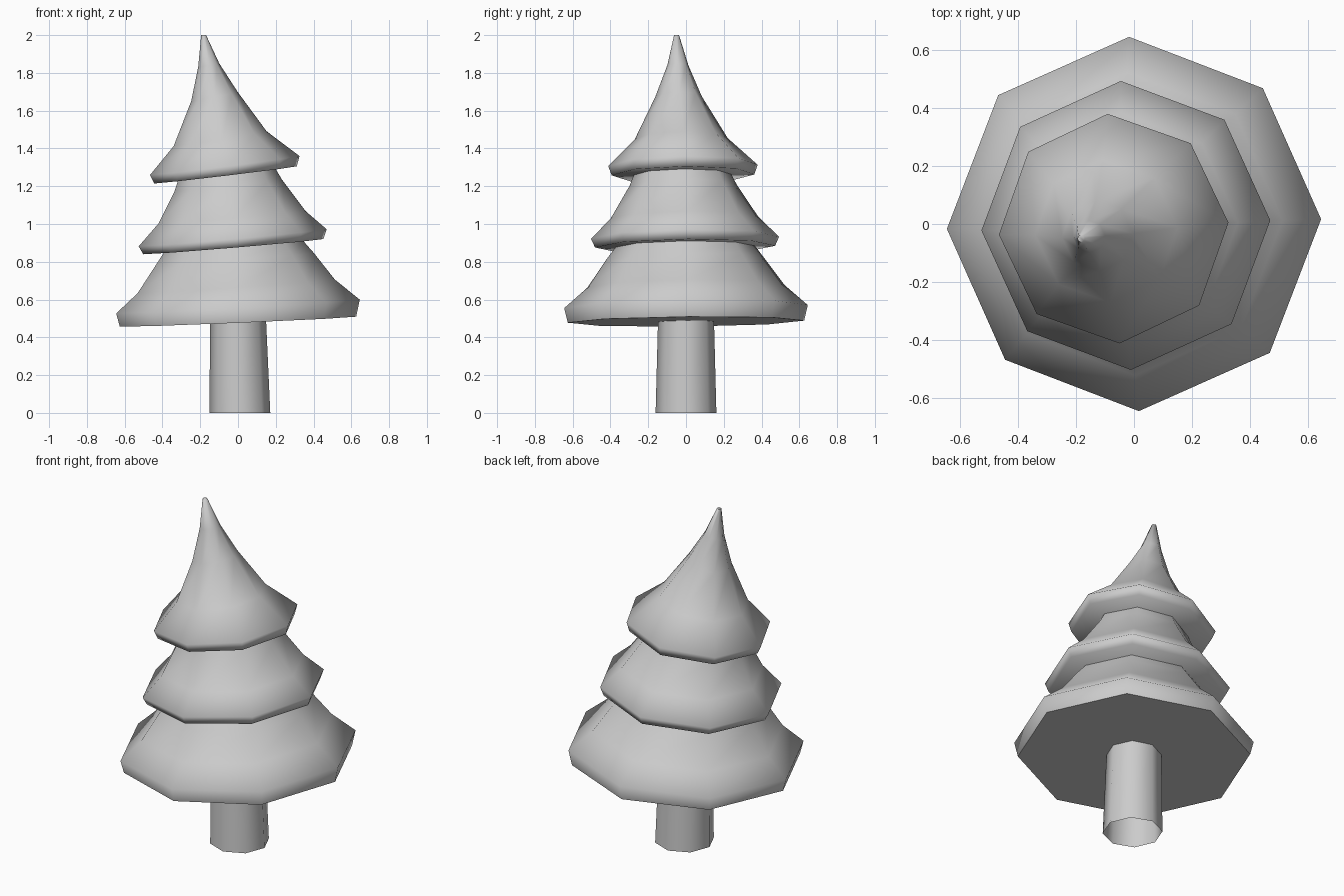
import bpy, bmesh, math

SIDES = 8


def stack(name, rings, turn=0.0, cap_bottom=True, cap_top=True):
    """Loft tilted octagon rings: (cx, cy, cz, radius, slope_x, slope_y)."""
    bm = bmesh.new()
    loops = []
    for cx, cy, cz, r, sx, sy in rings:
        loop = []
        for i in range(SIDES):
            a = math.radians(turn) + 2 * math.pi * i / SIDES
            dx, dy = r * math.cos(a), r * math.sin(a)
            loop.append(bm.verts.new((cx + dx, cy + dy, cz + dx * sx + dy * sy)))
        loops.append(loop)
    for lo, hi in zip(loops, loops[1:]):
        for i in range(SIDES):
            j = (i + 1) % SIDES
            bm.faces.new((lo[i], lo[j], hi[j], hi[i]))
    if cap_bottom:
        bm.faces.new(list(reversed(loops[0])))
    if cap_top:
        bm.faces.new(loops[-1])
    mesh = bpy.data.meshes.new(name)
    bm.to_mesh(mesh)
    bm.free()
    ob = bpy.data.objects.new(name, mesh)
    bpy.context.collection.objects.link(ob)
    bpy.ops.object.select_all(action='DESELECT')
    ob.select_set(True)
    bpy.context.view_layer.objects.active = ob
    bpy.ops.object.shade_smooth_by_angle(angle=math.radians(75))
    return ob


# Trunk, open at the ground
stack("trunk", [
    (0.01, 0, 0.0, 0.161, 0, 0),
    (0.0, 0, 0.5, 0.148, 0.04, 0.01),
], 1.5, cap_bottom=False, cap_top=False)

# Lower branches
stack("lower_branches", [
    (0.0, 0, 0.483, 0.626, 0.042, 0.01),
    (0.0, 0, 0.563, 0.645, 0.056, 0.014),
    (-0.01, 0, 0.67, 0.522, 0.07, 0.015),
    (-0.012, -0.005, 0.82, 0.415, 0.06, 0.015),
    (-0.018, -0.005, 0.89, 0.362, 0.06, 0.015),
    (-0.02, -0.005, 0.95, 0.32, 0.07, 0.015),
], 1.5)

# Middle branches
stack("middle_branches", [
    (-0.025, -0.005, 0.88, 0.477, 0.084, 0.012),
    (-0.028, -0.005, 0.927, 0.498, 0.09, 0.014),
    (-0.032, -0.008, 1.035, 0.39, 0.085, 0.015),
    (-0.052, -0.015, 1.205, 0.284, 0.11, 0.015),
    (-0.06, -0.02, 1.28, 0.25, 0.11, 0.015),
    (-0.065, -0.02, 1.33, 0.215, 0.11, 0.015),
], 2)

# Top branches with the leaning tip
stack("top_branches", [
    (-0.066, -0.016, 1.26, 0.378, 0.12, 0.012),
    (-0.07, -0.016, 1.31, 0.396, 0.126, 0.016),
    (-0.095, -0.025, 1.452, 0.246, 0.16, 0.02),
    (-0.125, -0.04, 1.675, 0.123, 0.2, 0.03),
    (-0.155, -0.043, 1.84, 0.056, 0.18, 0.0),
    (-0.182, -0.05, 2.0, 0.013, 0, 0),
], 3)
